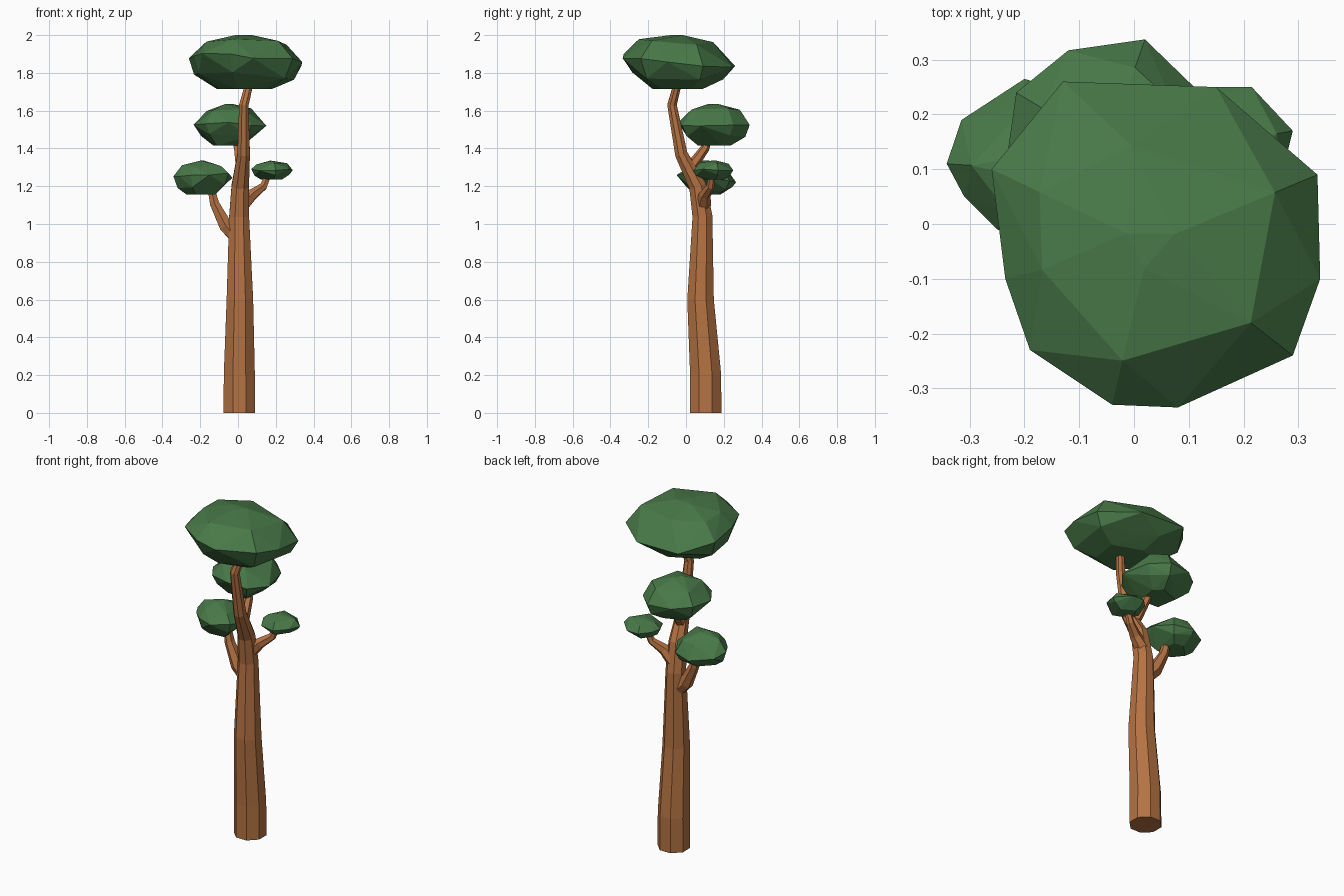
import bpy, bmesh, random
from mathutils import Vector
from math import cos, sin, tau

if "Cube" in bpy.data.objects:
    bpy.data.objects.remove(bpy.data.objects["Cube"])

random.seed(4)


def material(name, rgb):
    m = bpy.data.materials.new(name)
    m.diffuse_color = (*rgb, 1)
    m.use_nodes = True
    m.node_tree.nodes["Principled BSDF"].inputs["Base Color"].default_value = m.diffuse_color
    return m


BARK = material("bark brown", (0.46, 0.17, 0.056))
LEAF = material("leaf green", (0.065, 0.19, 0.065))


def finish(name, bm, mat):
    bmesh.ops.recalc_face_normals(bm, faces=bm.faces)
    me = bpy.data.meshes.new(name)
    bm.to_mesh(me)
    bm.free()
    me.materials.append(mat)
    bpy.context.collection.objects.link(bpy.data.objects.new(name, me))


def limb(name, path, sides):
    """Tapered faceted tube through (x, y, z, radius) stations."""
    bm = bmesh.new()
    pts = [Vector(p[:3]) for p in path]
    rings = []
    for i, p in enumerate(pts):
        if i == 0:
            t = pts[1] - p
        elif i == len(pts) - 1:
            t = p - pts[i - 1]
        else:
            t = (p - pts[i - 1]).normalized() + (pts[i + 1] - p).normalized()
        q = Vector((0, 0, 1)).rotation_difference(t)
        r = path[i][3]
        rings.append([bm.verts.new(p + q @ Vector((r * cos(a), r * sin(a), 0)))
                      for a in ((k + 0.5) * tau / sides for k in range(sides))])
    for a, b in zip(rings, rings[1:]):
        for k in range(sides):
            n = (k + 1) % sides
            bm.faces.new((a[k], a[n], b[n], b[k]))
    bm.faces.new(rings[0][::-1])
    bm.faces.new(rings[-1])
    finish(name, bm, BARK)


def foliage(name, outline, z0, z1, tilt=(0, 0)):
    """Faceted leaf clump: hull of scaled copies of the tilted widest outline."""
    bm = bmesh.new()
    cx = sum(p[0] for p in outline) / len(outline)
    cy = sum(p[1] for p in outline) / len(outline)
    # (outline scale, height fraction, share of the points used, share of tilt)
    for scale, h, step, lean in ((.5, 0, 2, 0), (.87, .23, 2, .3), (1, .52, 1, 1),
                                 (.72, .85, 2, .3), (.15, 1, 4, 0)):
        for x, y in outline[::step]:
            dx, dy = x - cx, y - cy
            s = scale if scale == 1 else scale * random.uniform(.95, 1.05)
            z = z0 + (z1 - z0) * h + lean * (dx * tilt[0] + dy * tilt[1])
            if 0 < h < 1:
                z += (z1 - z0) * random.uniform(-.05, .05)
            bm.verts.new((cx + dx * s, cy + dy * s, min(max(z, z0), z1)))
    hull = bmesh.ops.convex_hull(bm, input=bm.verts)
    loose = {v for v in hull["geom_interior"] if isinstance(v, bmesh.types.BMVert)}
    bmesh.ops.delete(bm, geom=list(loose), context='VERTS')
    finish(name, bm, LEAF)


# Trunk and branches
limb("trunk", [(.007, .104, 0, .09), (.007, .104, .2, .089), (.01, .077, .6, .076),
               (.006, .087, 1.04, .057), (.012, .062, 1.2, .05), (.03, -.025, 1.37, .036),
               (.031, -.074, 1.63, .027), (.064, -.04, 1.76, .022)], 8)
limb("left_branch", [(-.01, .09, .93, .037), (-.065, .092, .99, .04),
                     (-.125, .1, 1.11, .028), (-.145, .105, 1.2, .02)], 6)
limb("right_branch", [(.02, .09, 1.1, .042), (.075, .1, 1.155, .032),
                      (.135, .13, 1.2, .022), (.165, .14, 1.27, .016)], 6)
limb("rear_branch", [(.025, .0, 1.28, .034), (.012, .045, 1.325, .03),
                     (.0, .1, 1.4, .024), (-.02, .125, 1.47, .018)], 6)

# Leaf clumps
foliage("top_foliage", [(-.26, .10), (-.13, .26), (-.02, .225), (.15, .25), (.335, .09), (.34, -.1),
                        (.29, -.24), (.08, -.335), (-.04, -.33), (-.19, -.23), (-.235, -.1)],
        1.715, 2.0, (-.07, -.1))
foliage("rear_foliage", [(.02, .337), (-.12, .317), (-.215, .24), (-.235, .1), (-.17, 0),
                         (-.05, -.042), (.07, -.02), (.15, .08), (.11, .25)], 1.415, 1.635)
foliage("left_foliage", [(-.2, .265), (-.315, .19), (-.342, .11), (-.31, .05), (-.25, -.01),
                         (-.15, -.05), (-.05, 0), (-.03, .12), (-.09, .23)], 1.155, 1.335, (0, -.12))
foliage("right_foliage", [(.14, .25), (.215, .25), (.29, .17), (.27, .09), (.2, .04),
                          (.11, .06), (.07, .14), (.09, .2)], 1.235, 1.335)
